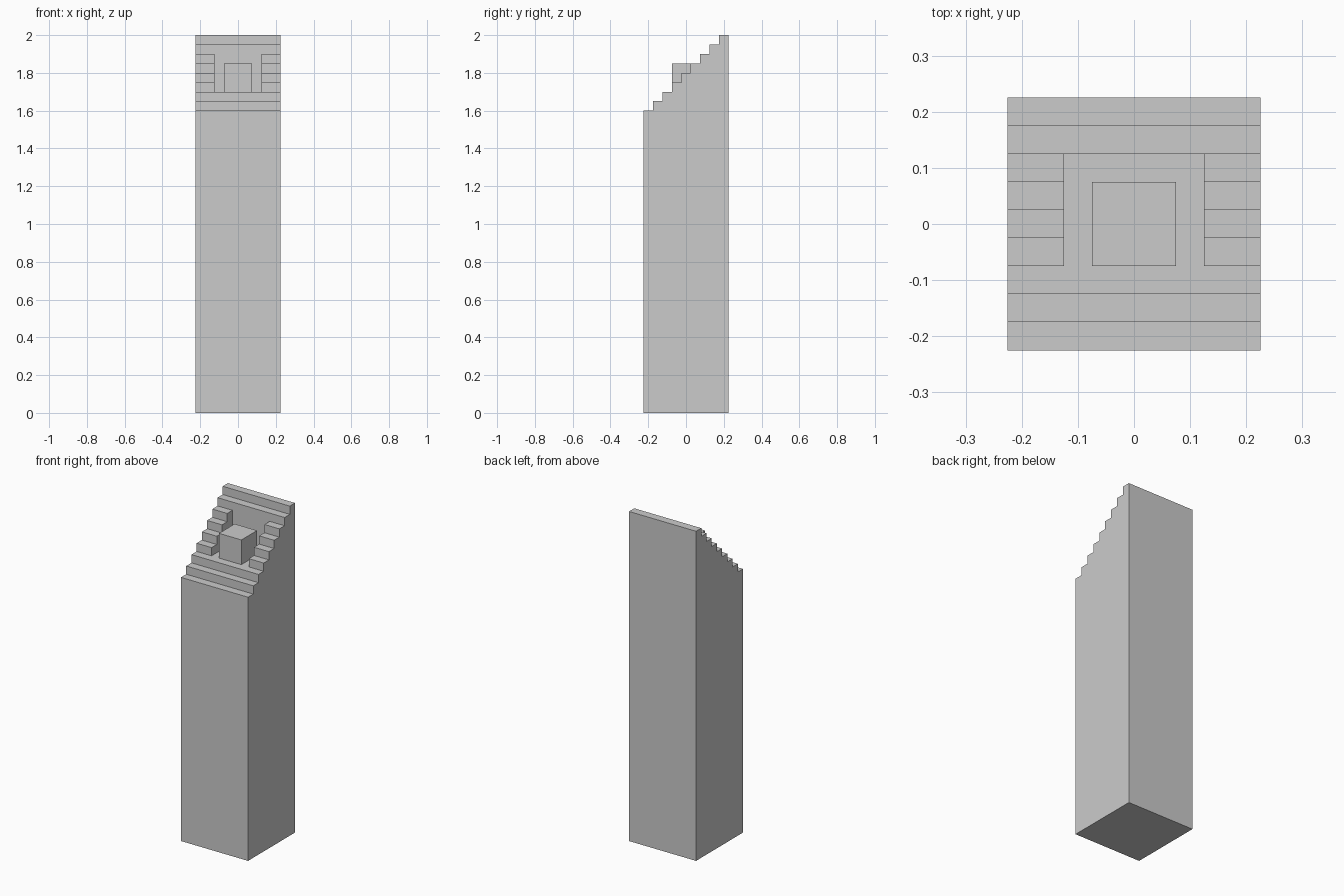
import bpy, bmesh

if "Cube" in bpy.data.objects:
    bpy.data.objects.remove(bpy.data.objects["Cube"])

H, S, P, B = 0.225, 0.05, 0.125, 0.075   # half width, step, pit half width, block half width
N, Z0 = 9, 1.6                           # step count, height of lowest step


def stairs(first, last):
    """(y, z) corners of the treads from step first to step last."""
    pts = []
    for i in range(first, last + 1):
        z = Z0 + S * i
        pts += [(-H + S * i, z), (-H + S * (i + 1), z)]
    return pts


def finish(name, bm):
    bmesh.ops.remove_doubles(bm, verts=bm.verts, dist=1e-4)
    bmesh.ops.dissolve_limit(bm, angle_limit=0.01, verts=bm.verts, edges=bm.edges)
    bmesh.ops.recalc_face_normals(bm, faces=bm.faces)
    me = bpy.data.meshes.new(name)
    bm.to_mesh(me)
    bm.free()
    ob = bpy.data.objects.new(name, me)
    bpy.context.collection.objects.link(ob)
    return ob


def cap(bm, x, profile):
    bm.faces.new([bm.verts.new((x, y, z)) for y, z in profile])


def sweep(bm, x0, x1, profile):
    """Strip of faces along the closed profile between x0 and x1."""
    for (ya, za), (yb, zb) in zip(profile, profile[1:] + profile[:1]):
        bm.faces.new([bm.verts.new(c) for c in
                      ((x0, ya, za), (x1, ya, za), (x1, yb, zb), (x0, yb, zb))])


# Tower: stepped sides, with a sunken flat-floored pit in the middle strip
base = [(H, 0), (-H, 0)]
full = stairs(0, N - 1) + base
pit_floor = Z0 + 2 * S
sunken = (stairs(0, 2) + [(P, pit_floor), (P, Z0 + 6 * S)]
          + stairs(7, N - 1) + base)
pit_wall = [(-B, pit_floor)] + stairs(3, 6) + [(P, pit_floor)]

bm = bmesh.new()
sweep(bm, -P, P, sunken)
for s in (-1, 1):
    sweep(bm, s * P, s * H, full)
    cap(bm, s * H, full)
    cap(bm, s * P, pit_wall)
finish("stepped_tower", bm)

# Cube standing in the pit
bm = bmesh.new()
bmesh.ops.create_cube(bm, size=2 * B)
bmesh.ops.translate(bm, verts=bm.verts, vec=(0, 0, pit_floor + B))
finish("pit_block", bm)
